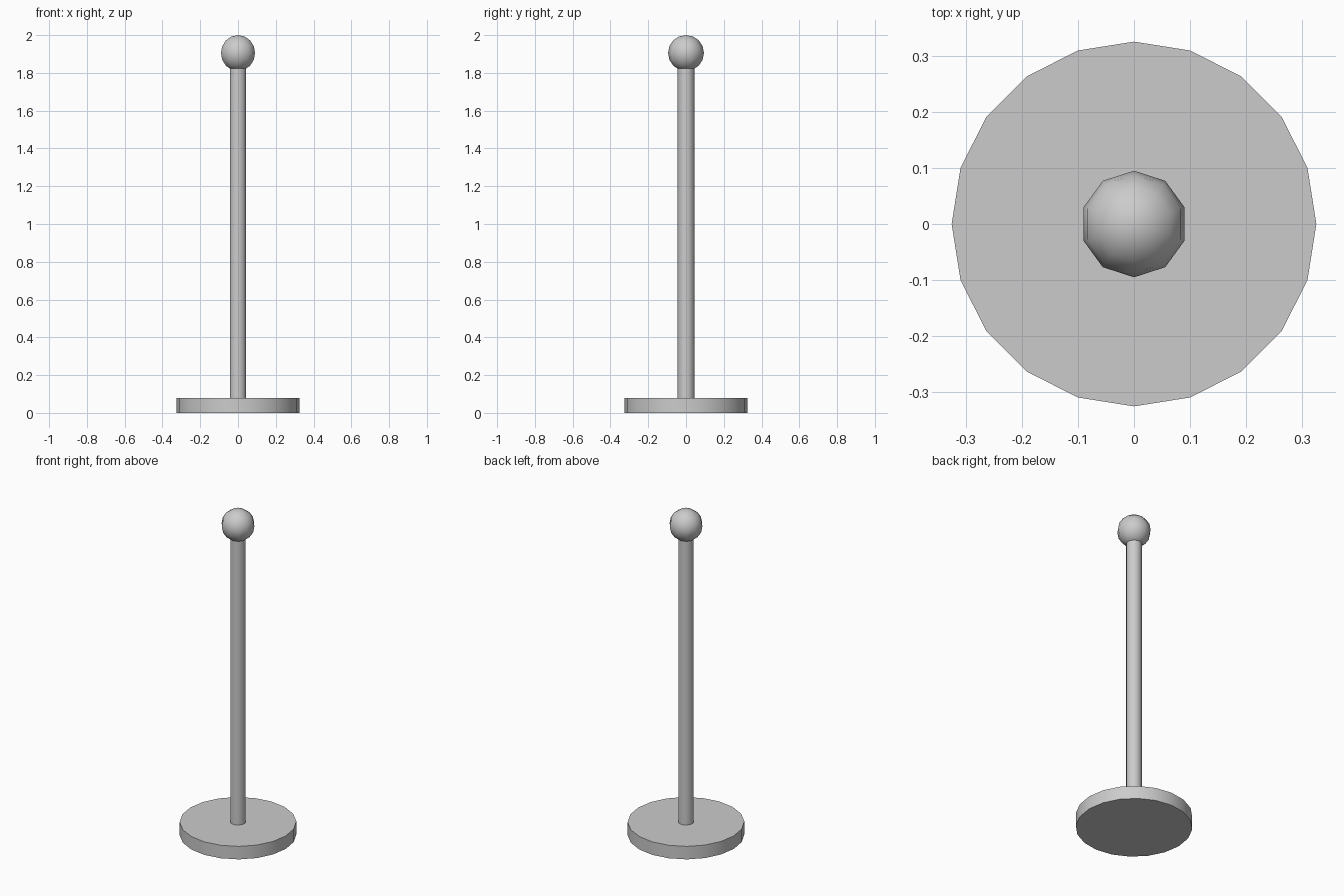
import bpy
import math

if "Cube" in bpy.data.objects:
    bpy.data.objects.remove(bpy.data.objects["Cube"])


def finish(name):
    obj = bpy.context.object
    obj.name = name
    bpy.ops.object.shade_smooth_by_angle(angle=math.radians(40))
    return obj


def cylinder(name, sides, radius, z0, z1):
    bpy.ops.mesh.primitive_cylinder_add(
        vertices=sides, radius=radius, depth=z1 - z0,
        location=(0, 0, (z0 + z1) / 2))
    return finish(name)


# Round foot plate
cylinder("base", 20, 0.325, 0.0, 0.08)

# Upright pole, its top tucked into the ball
cylinder("pole", 10, 0.045, 0.08, 1.83)

# Ball finial
bpy.ops.mesh.primitive_uv_sphere_add(
    segments=10, ring_count=8, radius=0.095, location=(0, 0, 1.905))
finish("ball_finial")
